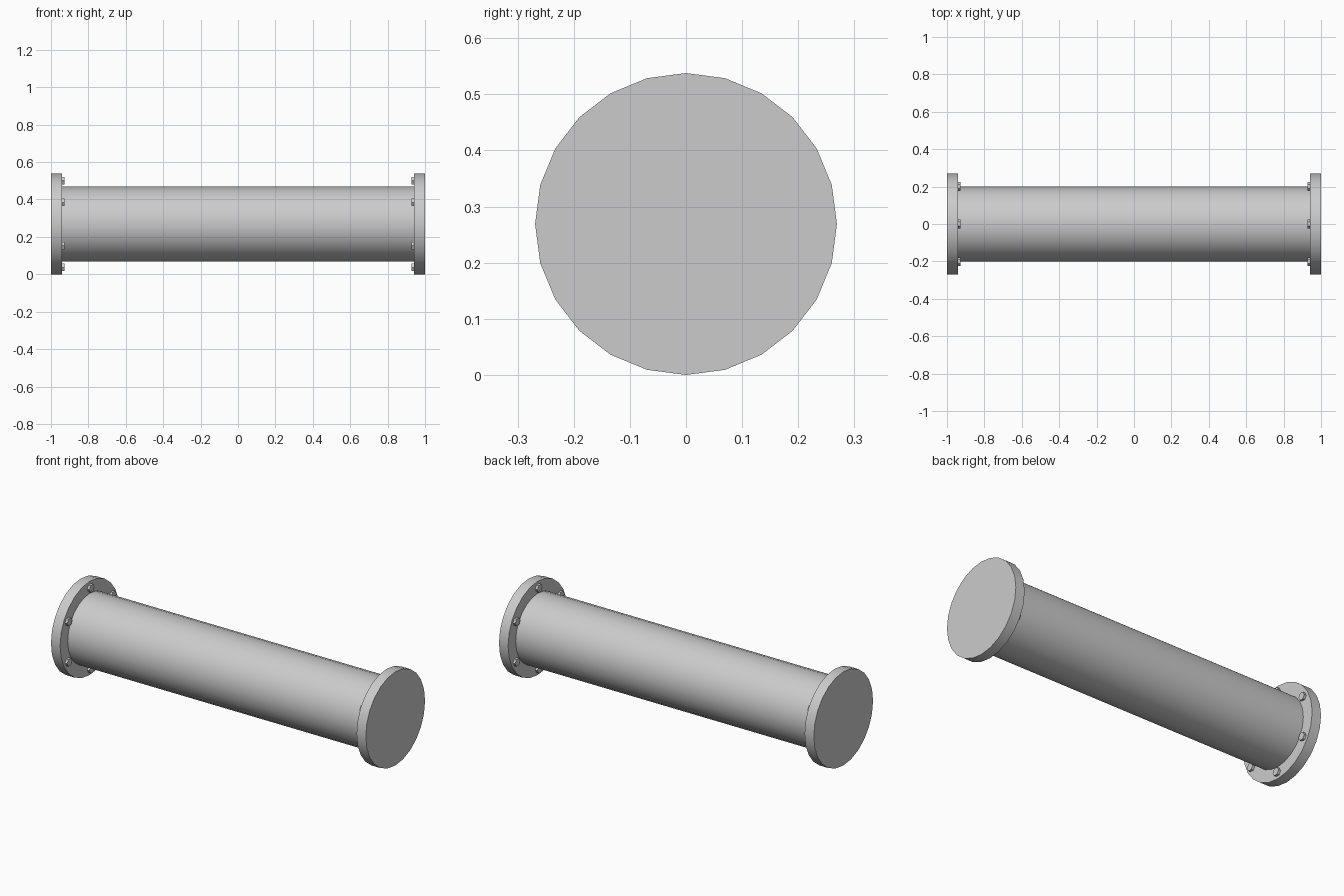
import bpy
from math import sin, cos, pi, radians

if "Cube" in bpy.data.objects:
    bpy.data.objects.remove(bpy.data.objects["Cube"])

AXIS_Z = 0.269       # height of the pipe axis
FLANGE_R = 0.269
FLANGE_T = 0.058
PIPE_R = 0.2
BOLT_RING = 0.232


def x_cylinder(name, radius, x0, x1, y=0.0, z=AXIS_Z, sides=24, smooth=True):
    """Cylinder lying along x between x0 and x1."""
    bpy.ops.mesh.primitive_cylinder_add(
        vertices=sides, radius=radius, depth=abs(x1 - x0),
        location=((x0 + x1) / 2, y, z), rotation=(0, pi / 2, 0))
    obj = bpy.context.object
    obj.name = name
    bpy.ops.object.transform_apply(location=False, rotation=True, scale=True)
    if smooth:
        bpy.ops.object.shade_smooth_by_angle(angle=radians(30))
    return obj


# Main pipe
x_cylinder("pipe", PIPE_R, -1 + FLANGE_T / 2, 1 - FLANGE_T / 2)

for side, label in ((-1, "left"), (1, "right")):
    # End flange
    inner = side * (1 - FLANGE_T)
    x_cylinder(label + "_flange", FLANGE_R, side, inner)

    # Ring of six hex bolt heads on the inner face
    for i in range(6):
        a = i * pi / 3
        x_cylinder(f"{label}_bolt_{i + 1}", 0.023,
                   inner + side * 0.01, inner - side * 0.014,
                   BOLT_RING * sin(a), AXIS_Z + BOLT_RING * cos(a),
                   sides=6, smooth=False)
